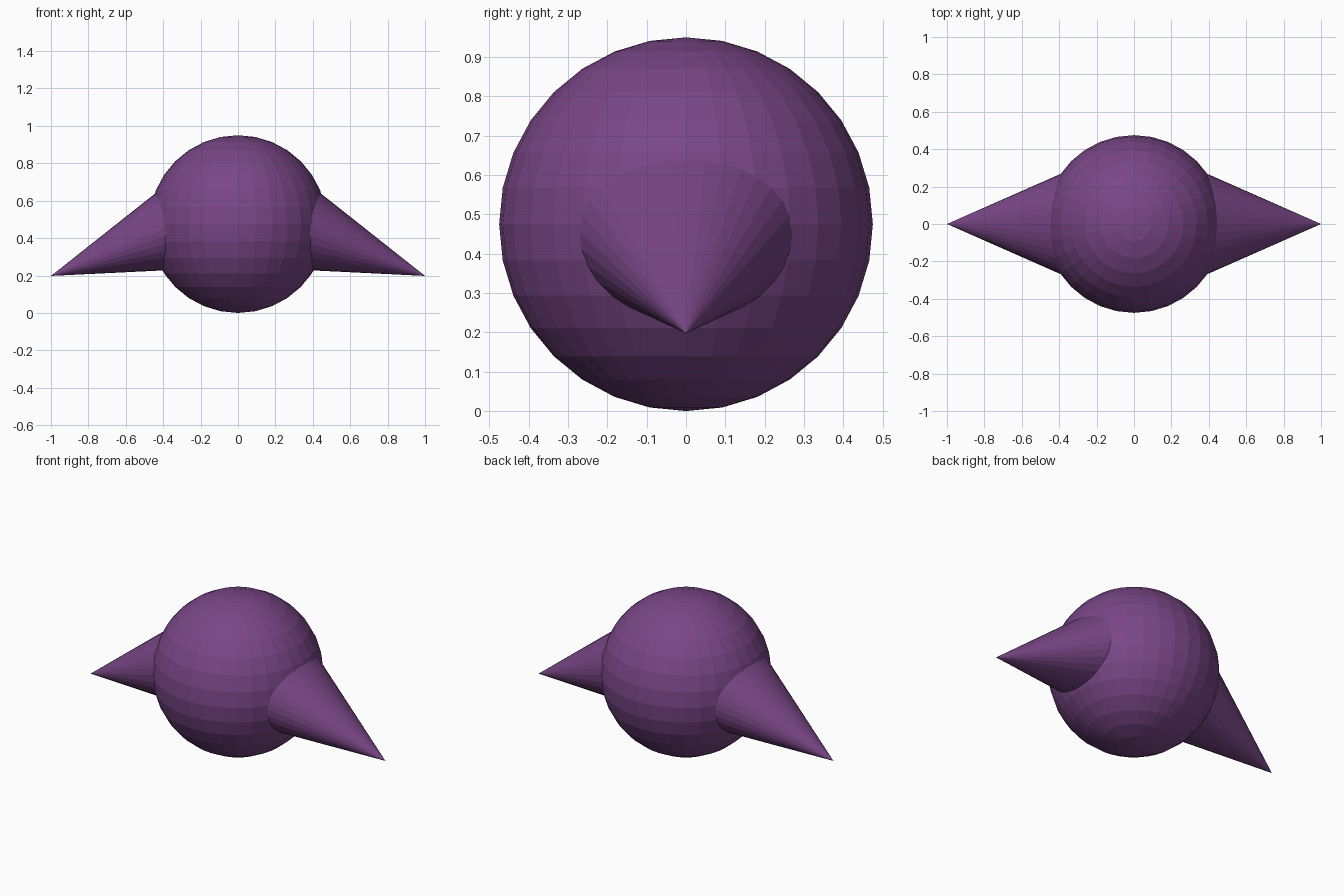
import bpy
from mathutils import Matrix

if "Cube" in bpy.data.objects:
    bpy.data.objects.remove(bpy.data.objects["Cube"])

purple = bpy.data.materials.new("purple")
purple.diffuse_color = (0.19, 0.062, 0.24, 1)
purple.use_nodes = True
purple.node_tree.nodes["Principled BSDF"].inputs["Base Color"].default_value = purple.diffuse_color

# Round faceted body
R = 0.475
bpy.ops.mesh.primitive_uv_sphere_add(segments=32, ring_count=16, radius=R, location=(0, 0, R))
body = bpy.context.object
body.name = "body"
body.data.materials.append(purple)

# Drooping side spikes: oval cones with the base hidden in the body
LENGTH, TIP_Z = 0.8, 0.198
BASE_Z = TIP_Z + 0.42 * LENGTH
RY, RZ = 0.441 * LENGTH, 0.371 * LENGTH


def spike(side, name):
    bpy.ops.mesh.primitive_cone_add(vertices=32, radius1=1, radius2=0, depth=1)
    obj = bpy.context.object
    obj.name = name
    # unit cone (base at z=0) -> slanted spike pointing outwards along x
    shape = Matrix(((0, 0, LENGTH, 1 - LENGTH),
                    (0, RY, 0, 0),
                    (-RZ, 0, TIP_Z - BASE_Z, BASE_Z),
                    (0, 0, 0, 1)))
    # the right spike is turned half around z to make the left one
    turn = Matrix.Diagonal((side, side, 1, 1))
    obj.data.transform(turn @ shape @ Matrix.Translation((0, 0, 0.5)))
    obj.data.materials.append(purple)


spike(1, "right_spike")
spike(-1, "left_spike")
